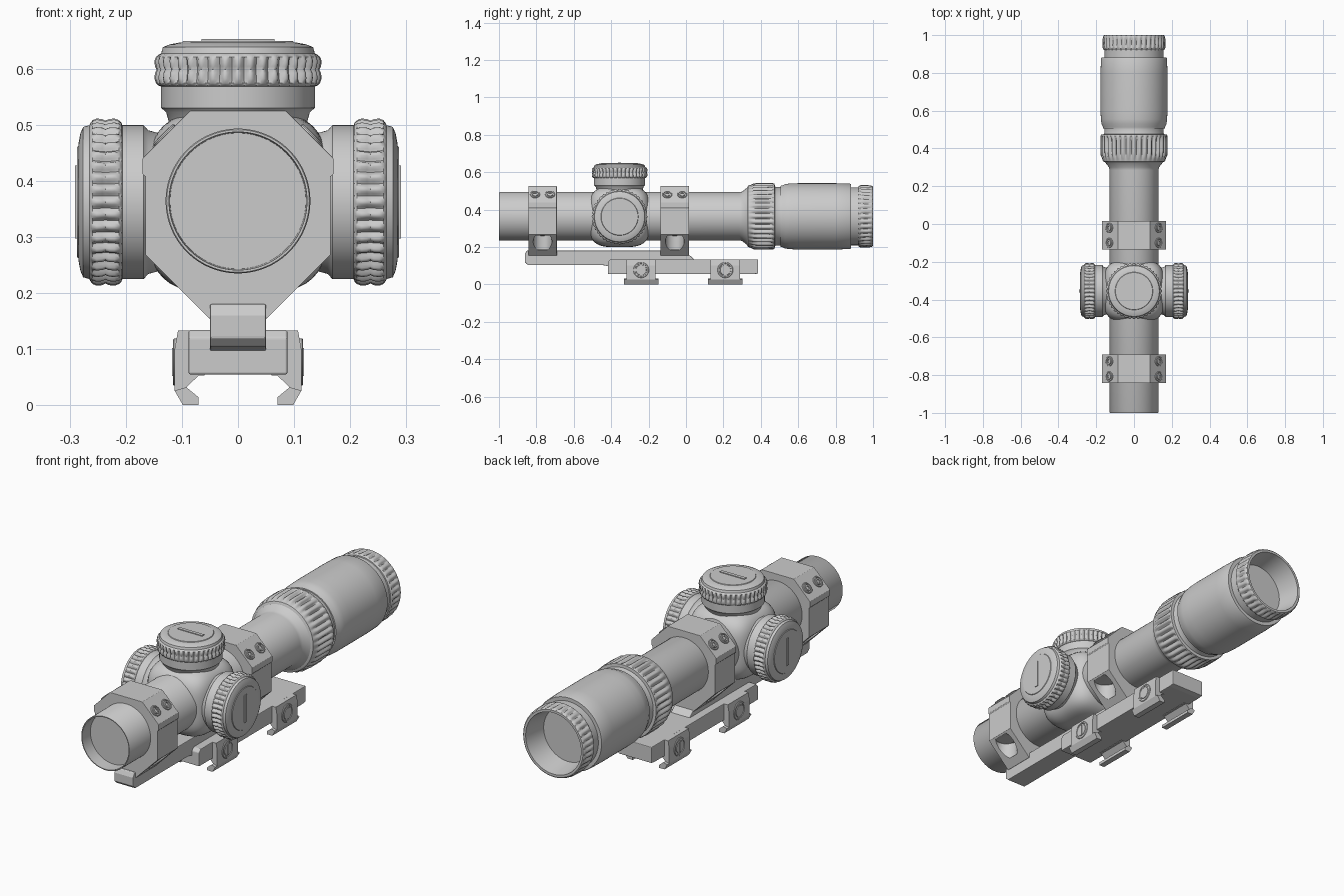
import bpy, bmesh, math
from mathutils import Vector, Matrix

if "Cube" in bpy.data.objects:
    bpy.data.objects.remove(bpy.data.objects["Cube"])

CZ = 0.362      # optical axis height
TY = -0.355     # turret position along the tube


def finish(name, bm, smooth=None):
    bmesh.ops.recalc_face_normals(bm, faces=bm.faces)
    me = bpy.data.meshes.new(name)
    bm.to_mesh(me)
    bm.free()
    ob = bpy.data.objects.new(name, me)
    bpy.context.collection.objects.link(ob)
    if smooth:
        bpy.ops.object.select_all(action='DESELECT')
        ob.select_set(True)
        bpy.context.view_layer.objects.active = ob
        bpy.ops.object.shade_smooth_by_angle(angle=math.radians(smooth))
    return ob


def lathe(name, profile, origin, axis, segs=96, flutes=0):
    """Revolve (distance, radius[, flute depth]) points round an axis."""
    bm = bmesh.new()
    rings = []
    for p in profile:
        t, r, depth = (*p, 0)[:3]
        ring = []
        for i in range(segs):
            a = 2 * math.pi * i / segs
            rr = r - depth * (0.5 - 0.5 * math.cos(flutes * a)) ** 1.5
            ring.append(bm.verts.new((rr * math.cos(a), rr * math.sin(a), t)))
        rings.append(ring)
    for a, b in zip(rings, rings[1:]):
        for i in range(segs):
            j = (i + 1) % segs
            bm.faces.new((a[i], a[j], b[j], b[i]))
    bm.faces.new(rings[0])
    bm.faces.new(rings[-1])
    rot = Vector((0, 0, 1)).rotation_difference(Vector(axis)).to_matrix().to_4x4()
    bm.transform(Matrix.Translation(origin) @ rot)
    return finish(name, bm, 35)


def prism(name, pts, along, a, b, bevel=0):
    """Extrude an outline along x (points are y, z) or y (points are x, z)."""
    bm = bmesh.new()
    def place(p, d):
        return (d, p[0], p[1]) if along == 'x' else (p[0], d, p[1])
    lo = [bm.verts.new(place(p, a)) for p in pts]
    hi = [bm.verts.new(place(p, b)) for p in pts]
    bm.faces.new(lo)
    bm.faces.new(hi)
    for i in range(len(pts)):
        j = (i + 1) % len(pts)
        bm.faces.new((lo[i], lo[j], hi[j], hi[i]))
    ob = finish(name, bm)
    if bevel:
        m = ob.modifiers.new('bevel', 'BEVEL')
        m.width, m.segments = bevel, 2
    return ob


def box(name, centre, size, rot=None):
    bm = bmesh.new()
    bmesh.ops.create_cube(bm, size=1)
    bm.transform(Matrix.Translation(centre) @ (rot or Matrix()) @ Matrix.Diagonal((*size, 1)))
    return finish(name, bm)


# Main tube, flare and eyepiece, with recessed lenses at both ends
lathe('scope_tube', [
    (-0.94, .121), (-1, .123), (-1, .127), (-.997, .129), (.285, .129), (.30, .132),
    (.325, .152), (.335, .16), (.475, .16), (.48, .157), (.505, .157), (.505, .163),
    (.515, .165), (.53, .172), (.555, .1755), (.60, .177), (.80, .177), (.875, .175),
    (.882, .172), (.882, .155), (.925, .155), (.99, .155), (.99, .146), (.89, .128)],
    (0, 0, CZ + .002), (0, 1, 0), 128)

# Fluted zoom ring and rear ring
lathe('zoom_ring', [
    (.325, .15), (.332, .164), (.345, .168, .001), (.362, .176, .009), (.385, .178, .012),
    (.43, .178, .012), (.455, .178, .010), (.466, .177, .002), (.474, .174), (.476, .15)],
    (0, 0, CZ + .002), (0, 1, 0), 288, 36)
lathe('rear_ring', [
    (.89, .128), (.92, .15), (.922, .160), (.929, .165), (.938, .167, .006), (.96, .167, .009),
    (.98, .166, .008), (.99, .164, .002), (.997, .161), (1, .157), (1, .146), (.89, .128)],
    (0, 0, CZ + .002), (0, 1, 0), 288, 36)

# Turret saddle: a rounded block swelling out of the tube
bm = bmesh.new()
bmesh.ops.create_uvsphere(bm, u_segments=64, v_segments=40, radius=1)
for v in bm.verts:
    v.co /= sum(abs(c) ** 3.6 for c in v.co) ** (1 / 3.6)
bm.transform(Matrix.Translation((0, TY, CZ)) @ Matrix.Diagonal((.163, .165, .163, 1)))
finish('turret_saddle', bm, 50)

# Three knurled turrets with a pointer bar on each cap
turret = [(.13, .12), (.16, .128), (.168, .137), (.206, .137), (.208, .142), (.212, .146, .003),
          (.220, .149, .009), (.230, .148, .009), (.236, .145, .007), (.242, .148, .009),
          (.252, .149, .009), (.259, .146, .003), (.263, .141), (.265, .137), (.276, .134),
          (.281, .122), (.284, .106), (.2845, .100), (.287, .098)]
for side, axis in (('right', (1, 0, 0)), ('left', (-1, 0, 0)), ('top', (0, 0, 1))):
    d = Vector(axis)
    c = Vector((0, TY, CZ))
    lathe(side + '_turret', turret, c, axis, 240, 40)
    size = (.13, .016, .008) if side == 'top' else (.008, .016, .13)
    box(side + '_pointer', c + d * .2865, size)

# Mount rings: octagonal clamps with scooped necks and sloped screw seats
outline = [(.085, .525), (.170, .440), (.170, .412), (.165, .407), (.165, .268), (.052, .155)]
outline += [(-x, z) for x, z in reversed(outline)]
for where, y in (('front', -.767), ('rear', -.06)):
    ring = prism(where + '_mount_ring', outline, 'y', y - .076, y + .076)
    for s in (1, -1):
        scoop = lathe('scoop_cutter', [(.185, .05), (.262, .05)], (s * .125, y, 0), (0, 0, 1), 40)
        scoop.hide_render = True
        scoop.hide_viewport = True
        m = ring.modifiers.new('scoop', 'BOOLEAN')
        m.object, m.operation, m.solver = scoop, 'DIFFERENCE', 'EXACT'
        for dy in (-.04, .04):
            n = Vector((s, 0, 1)).normalized()
            lathe('ring_screw', [(-.01, .026), (.003, .026), (.005, .024), (.005, .020),
                                 (.001, .019), (.001, .016), (.006, .015), (.006, .009), (.001, .009)],
                  Vector((s * .130, y + dy, .480)), n, 24)
    m = ring.modifiers.new('bevel', 'BEVEL')
    m.width, m.segments = .004, 2

# Cantilever bar carrying the rings
prism('cantilever_bar', [(-.862, .120), (-.862, .160), (-.852, .180), (.0, .180), (.015, .160),
                         (.045, .133), (.045, .09), (-.40, .09), (-.425, .100), (-.45, .104),
                         (-.845, .104)], 'x', -.05, .05, .003)

# Lower rail base
prism('rail_base', [(-.418, .055), (-.418, .120), (-.405, .134), (.385, .134), (.385, .058),
                    (.36, .055)], 'x', -.088, .088, .003)

# Rail clamps with hooked jaws and slotted cross bolts
jaw = [(.06, .133), (.107, .133), (.113, .10), (.113, .026), (.098, 0), (.07, 0),
       (.07, .014), (.092, .032), (.07, .053), (.06, .053)]
lip = [(.092, .032), (.113, .026), (.098, 0), (.07, 0), (.07, .014)]
for y in (-.24, .21):
    for s in (1, -1):
        prism('rail_clamp', [(s * x, z) for x, z in jaw], 'y', y - .078, y + .078)
        prism('clamp_lip', [(s * x, z) for x, z in lip], 'y', y - .092, y + .092)
        lathe('clamp_bolt', [(.10, .042), (.114, .042), (.116, .040), (.116, .034), (.1135, .033),
                             (.1135, .028), (.116, .027)], (0, y, .077), (s, 0, 0), 32)
        box('bolt_slot', (s * .116, y, .077), (.003, .008, .05))
